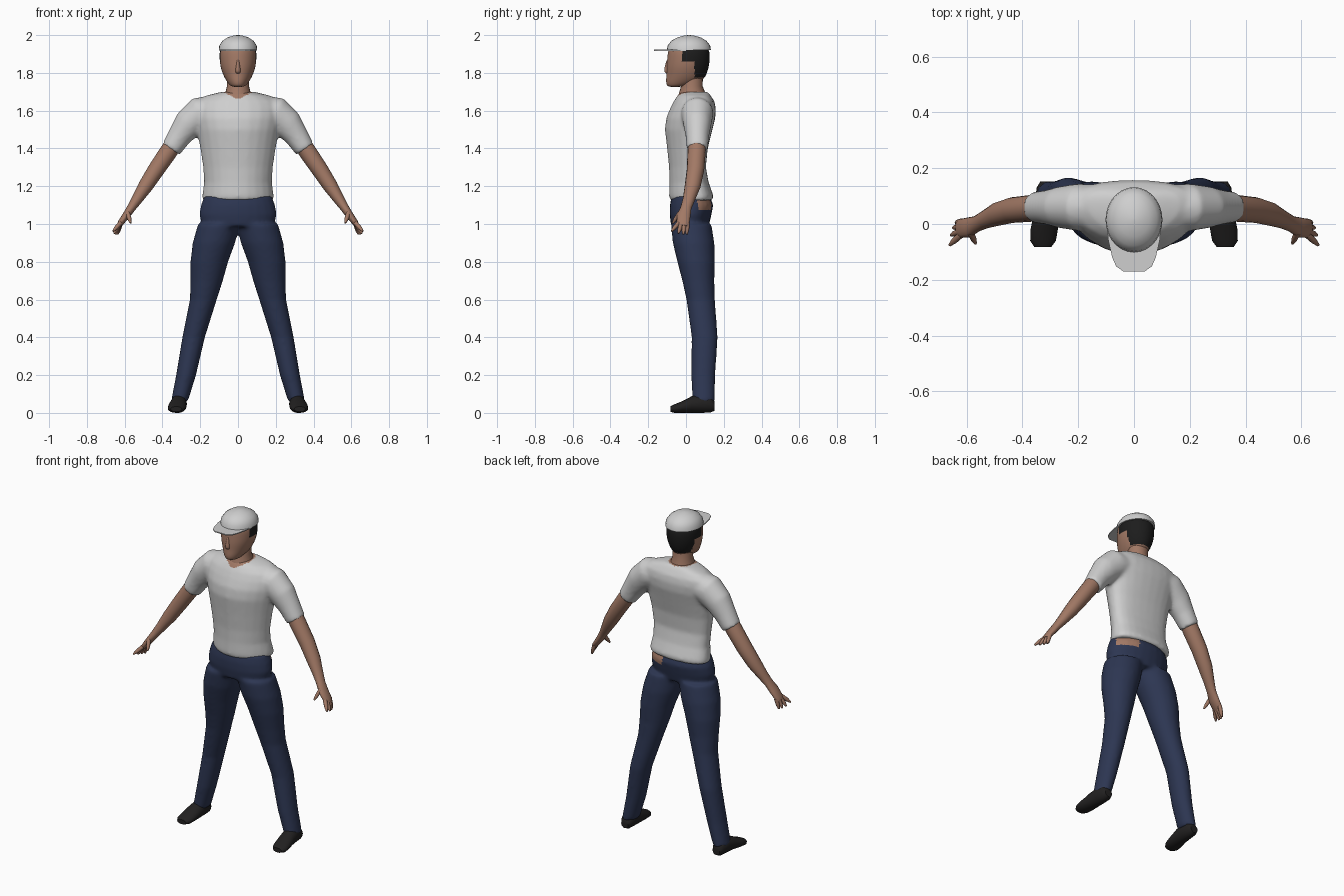
import bpy, bmesh, math
from mathutils import Vector

if "Cube" in bpy.data.objects:
    bpy.data.objects.remove(bpy.data.objects["Cube"])


def material(name, rgb):
    m = bpy.data.materials.new(name)
    m.use_nodes = True
    m.diffuse_color = (*rgb, 1)
    bsdf = m.node_tree.nodes["Principled BSDF"]
    bsdf.inputs["Base Color"].default_value = (*rgb, 1)
    bsdf.inputs["Roughness"].default_value = 0.8
    return m


WHITE = material("white cloth", (0.62, 0.62, 0.62))
SKIN = material("skin", (0.36, 0.19, 0.13))
NAVY = material("navy cloth", (0.026, 0.037, 0.085))
BLACK = material("black hair", (0.012, 0.012, 0.012))
LEATHER = material("dark leather", (0.016, 0.015, 0.015))


def loft(bm, rings, n=24, bow=0):
    """Skin closed rings of (centre, u, v); bow pushes the sides back in y."""
    loops = []
    for c, u, v in rings:
        loop = []
        for i in range(n):
            a = 2 * math.pi * i / n
            p = Vector(c) + Vector(u) * math.cos(a) + Vector(v) * math.sin(a)
            p.y += bow * math.cos(a) ** 2
            loop.append(bm.verts.new(p))
        loops.append(loop)
    for a, b in zip(loops, loops[1:]):
        for i in range(n):
            j = (i + 1) % n
            bm.faces.new((a[i], a[j], b[j], b[i]))
    bm.faces.new(loops[0][::-1])
    bm.faces.new(loops[-1])


def level(z, x0, x1, y0, y1):
    """Horizontal ring from its extents."""
    return (((x0 + x1) / 2, (y0 + y1) / 2, z), ((x1 - x0) / 2, 0, 0), (0, (y1 - y0) / 2, 0))


def stack(rows):
    return [level(z, -w, w, y0, y1) for z, w, y0, y1 in rows]


def tube(side, rows):
    """Rings along a limb path of (x, y, z, thickness, depth)."""
    pts = [Vector((side * r[0], r[1], r[2])) for r in rows]
    rings = []
    for i, r in enumerate(rows):
        t = pts[min(i + 1, len(pts) - 1)] - pts[max(i - 1, 0)]
        u = t.cross(Vector((0, 1, 0))).normalized()
        rings.append((pts[i], u * r[3], u.cross(t).normalized() * r[4]))
    return rings


def finish(bm, name, mats, mods=(), rule=None, angle=50):
    bmesh.ops.recalc_face_normals(bm, faces=bm.faces)
    me = bpy.data.meshes.new(name)
    bm.to_mesh(me)
    bm.free()
    ob = bpy.data.objects.new(name, me)
    bpy.context.collection.objects.link(ob)
    for o in bpy.context.selected_objects:
        o.select_set(False)
    ob.select_set(True)
    bpy.context.view_layer.objects.active = ob
    for kind, settings in mods:
        m = ob.modifiers.new(kind.title(), kind)
        for key, value in settings.items():
            setattr(m, key, value)
        bpy.ops.object.modifier_apply(modifier=m.name)
    me = ob.data
    me.materials.clear()
    for m in mats:
        me.materials.append(m)
    for p in me.polygons:
        p.material_index = rule(p.center) if rule else 0
    bpy.ops.object.shade_smooth_by_angle(angle=math.radians(angle))
    return ob


FUSE = [("REMESH", {"mode": "VOXEL", "voxel_size": 0.01}),
        ("SMOOTH", {"factor": 0.5, "iterations": 8})]
ROUND = [("SUBSURF", {"levels": 2})]
SIDES = (-1, 1)

# Shirt: torso and sleeves fused, with the open collar showing skin
bm = bmesh.new()
loft(bm, stack([(1.125, .19, -.085, .14), (1.15, .19, -.09, .145), (1.22, .18, -.088, .12),
                (1.3, .185, -.09, .105), (1.4, .2, -.1, .115), (1.5, .22, -.112, .14),
                (1.56, .235, -.105, .155), (1.61, .24, -.085, .158), (1.65, .225, -.065, .15),
                (1.68, .17, -.045, .13), (1.7, .085, -.03, .115)]), bow=.03)
for s in SIDES:
    loft(bm, tube(s, [(.12, .06, 1.6, .08, .08), (.2, .06, 1.585, .09, .085),
                      (.262, .06, 1.53, .08, .075), (.31, .06, 1.465, .064, .062),
                      (.355, .06, 1.395, .054, .056)]))


def collar(c):
    return int(c.z > 1.62 and (c.x / .075) ** 2 + ((c.y - .03) / .083) ** 2 < 1)


finish(bm, "shirt", [WHITE, SKIN], FUSE, collar, 60)

# Trousers: hips and legs fused, with a bare patch at the back of the waist
bm = bmesh.new()
loft(bm, stack([(.985, .19, -.078, .12), (1.05, .205, -.087, .135),
                (1.1, .197, -.086, .145), (1.15, .178, -.075, .125)]))
for s in SIDES:
    legs = [(.06, .265, .355, .033, .152), (.2, .222, .328, .028, .155),
            (.4, .175, .295, .03, .168), (.6, .112, .255, .002, .153),
            (.7, .08, .252, -.02, .15), (.8, .052, .252, -.046, .153),
            (.9, .015, .24, -.07, .15), (1.0, -.01, .212, -.08, .135)]
    loft(bm, [level(z, s * a, s * b, y0, y1) for z, a, b, y0, y1 in legs])


def bare(c):
    return int(c.y > .06 and 1.075 < c.z and .07 < c.x < .185)


finish(bm, "trousers", [NAVY, SKIN], FUSE, bare, 60)

# Neck
bm = bmesh.new()
loft(bm, stack([(1.66, .072, -.045, .105), (1.7, .066, -.035, .1),
                (1.73, .058, -.026, .088), (1.8, .06, -.02, .09)]))
finish(bm, "neck", [SKIN])

# Head with nose; hair is coloured by position
bm = bmesh.new()
loft(bm, stack([(1.725, .028, -.09, -.03), (1.735, .045, -.104, .03), (1.76, .064, -.108, .09),
                (1.79, .08, -.104, .11), (1.83, .094, -.105, .122), (1.87, .099, -.101, .128),
                (1.92, .1, -.097, .128), (1.95, .08, -.08, .1)]), 20)


def hair(c):
    back = c.z > 1.775 and c.y > .045
    temple = c.z > 1.865 and c.y > -.02
    return int(back or temple)


finish(bm, "head", [SKIN, BLACK], ROUND, hair)
bm = bmesh.new()
loft(bm, stack([(1.795, .012, -.108, -.08), (1.81, .017, -.119, -.08),
                (1.835, .011, -.113, -.08), (1.88, .007, -.1, -.08)]), 10)
finish(bm, "nose", [SKIN], ROUND)

# Cap crown and thin peak
bm = bmesh.new()
loft(bm, stack([(1.92, .102, -.102, .132), (1.945, .099, -.097, .128), (1.97, .082, -.078, .108),
                (1.988, .055, -.045, .078), (1.998, .022, -.008, .04), (2.0, .004, .012, .02)]), 28)
finish(bm, "cap_crown", [WHITE])
bm = bmesh.new()
half = [(.098, 0), (.092, -.06), (.078, -.12), (.064, -.152), (.038, -.17)]
outline = half + [(-x, y) for x, y in reversed(half)]
face = bm.faces.new([bm.verts.new((x, y, 1.917)) for x, y in outline])
top = bmesh.ops.extrude_face_region(bm, geom=[face])["geom"]
bmesh.ops.translate(bm, vec=(0, 0, .006), verts=[v for v in top if isinstance(v, bmesh.types.BMVert)])
finish(bm, "cap_peak", [WHITE], angle=30)

for s, label in zip(SIDES, ("right", "left")):
    # Bare arm down to the palm
    bm = bmesh.new()
    loft(bm, tube(s, [(.325, .06, 1.45, .045, .045), (.37, .056, 1.38, .047, .048),
                      (.435, .05, 1.285, .044, .046), (.49, .035, 1.2, .039, .042),
                      (.535, .015, 1.13, .029, .032), (.565, 0, 1.085, .023, .029),
                      (.592, -.012, 1.045, .02, .036), (.622, -.016, 1.005, .016, .034),
                      (.632, -.018, .99, .01, .028)]), 16)
    finish(bm, label + "_arm", [SKIN])
    # Fingers and thumb
    bm = bmesh.new()
    digits = [((.62, .008, 1.005), (.638, .004, .945)), ((.624, -.01, 1.0), (.648, -.014, .945)),
              ((.625, -.027, 1.0), (.656, -.04, .95)), ((.622, -.04, 1.005), (.661, -.076, .962)),
              ((.585, -.032, 1.06), (.568, -.07, 1.005))]
    for a, b in digits:
        a, b = Vector(a), Vector(b)
        loft(bm, tube(s, [(*a.lerp(b, t), r, r) for t, r in ((0, .012), (.6, .011), (1, .005))]), 8)
    finish(bm, label + "_fingers", [SKIN])
    # Shoe, lofted from heel to toe
    bm = bmesh.new()
    shoe = [(.152, .312, .024, .012, .06), (.13, .312, .037, .002, .09), (.08, .313, .042, 0, .1),
            (.03, .316, .045, 0, .088), (-.02, .322, .049, 0, .062),
            (-.06, .326, .046, 0, .046), (-.083, .327, .03, .006, .034)]
    loft(bm, [((s * x, y, (z0 + z1) / 2), (w, 0, 0), (0, 0, (z1 - z0) / 2))
              for y, x, w, z0, z1 in shoe], 16)
    finish(bm, label + "_shoe", [LEATHER])
